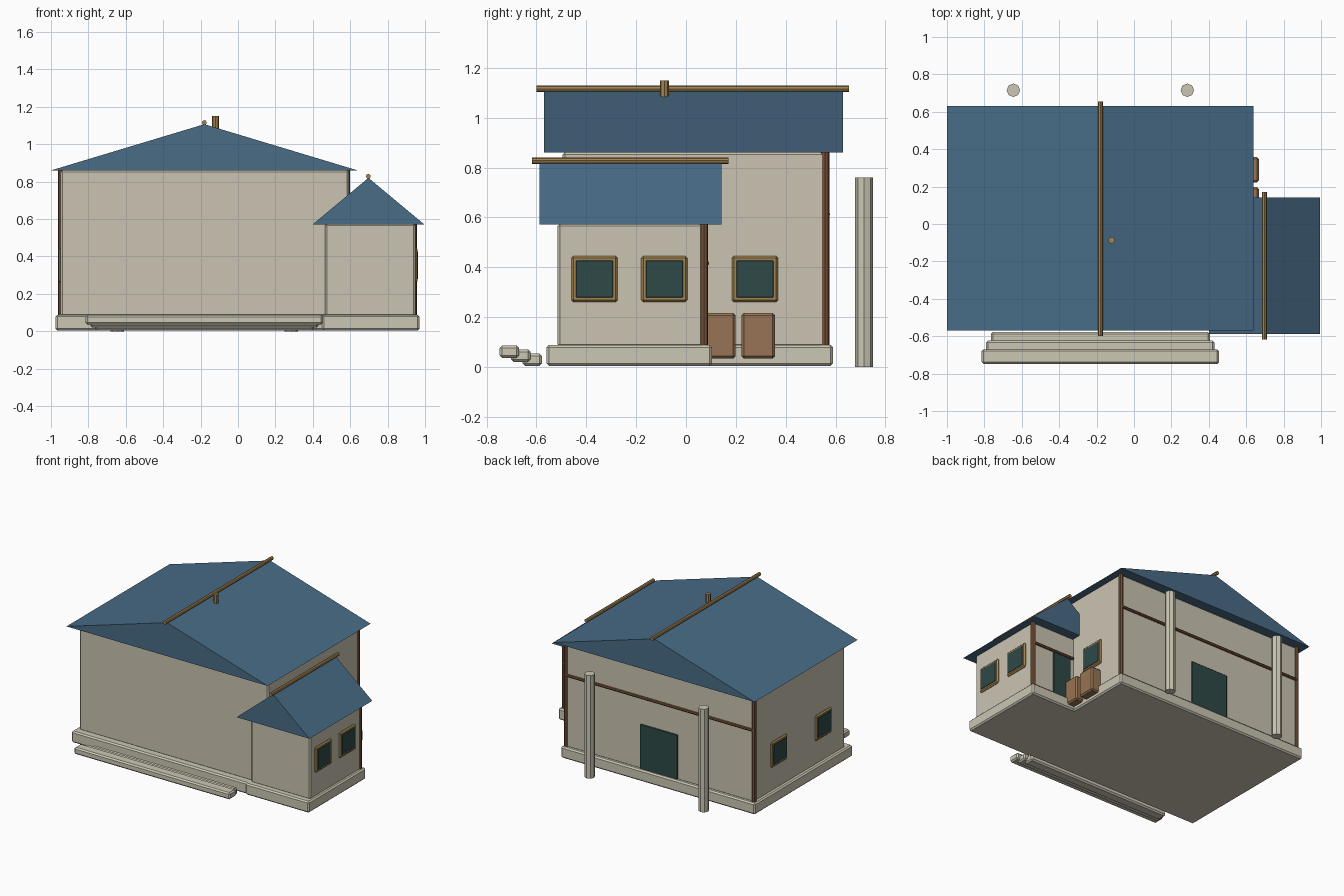
import bpy
import bmesh
from math import pi
from mathutils import Matrix, Vector

cube = bpy.data.objects.get("Cube")
if cube:
    bpy.data.objects.remove(cube, do_unlink=True)


def material(name, rgb):
    m = bpy.data.materials.new(name)
    m.use_nodes = True
    col = (*rgb, 1)
    m.diffuse_color = col
    bsdf = m.node_tree.nodes["Principled BSDF"]
    bsdf.inputs["Base Color"].default_value = col
    bsdf.inputs["Roughness"].default_value = 0.8
    return m


PLASTER = material("plaster", (0.59, 0.55, 0.44))
STONE = material("pale stone", (0.60, 0.57, 0.455))
ROOF = material("blue roof", (0.065, 0.15, 0.24))
TIMBER = material("dark timber", (0.18, 0.085, 0.04))
GOLD = material("golden wood", (0.36, 0.225, 0.08))
CRATE = material("crate wood", (0.31, 0.175, 0.09))
GLASS = material("dark green", (0.027, 0.067, 0.063))


def finish(name, bm, mat):
    bmesh.ops.recalc_face_normals(bm, faces=bm.faces)
    mesh = bpy.data.meshes.new(name)
    bm.to_mesh(mesh)
    bm.free()
    mesh.materials.append(mat)
    ob = bpy.data.objects.new(name, mesh)
    bpy.context.collection.objects.link(ob)
    return ob


def box(name, x, y, z, mat, bevel=0.0):
    """Box from (min, max) ranges with optional chamfered edges."""
    bm = bmesh.new()
    bmesh.ops.create_cube(bm, size=1)
    for v in bm.verts:
        v.co = [(a + b) / 2 + c * (b - a) for (a, b), c in zip((x, y, z), v.co)]
    if bevel:
        bmesh.ops.bevel(bm, geom=bm.edges[:], offset=bevel, segments=1,
                        affect='EDGES')
    return finish(name, bm, mat)


def rod(name, start, end, radius, mat):
    """Eight-sided pole between two points."""
    a, b = Vector(start), Vector(end)
    turn = (b - a).to_track_quat('Z', 'Y').to_matrix().to_4x4()
    bm = bmesh.new()
    bmesh.ops.create_cone(bm, cap_ends=True, segments=8, radius1=radius,
                          radius2=radius, depth=(b - a).length,
                          matrix=Matrix.Translation((a + b) / 2) @ turn)
    return finish(name, bm, mat)


def gable_roof(name, x, y, z):
    """Closed triangular prism with its ridge along y."""
    profile = [(x[0], z[0]), (x[1], z[0]), (sum(x) / 2, z[1])]
    bm = bmesh.new()
    face = bm.faces.new([bm.verts.new((px, y[0], pz)) for px, pz in profile])
    out = bmesh.ops.extrude_face_region(bm, geom=[face])
    moved = [g for g in out["geom"] if isinstance(g, bmesh.types.BMVert)]
    bmesh.ops.translate(bm, verts=moved, vec=(0, y[1] - y[0], 0))
    return finish(name, bm, ROOF)


def window(name, wall_x, side, y):
    """Framed window on a wall facing +x (side 1) or -x (side -1)."""
    for part, half, out, mat, bev in (("frame", 0.093, 0.012, GOLD, 0.009),
                                      ("pane", 0.074, 0.015, GLASS, 0.002)):
        xs = sorted((wall_x - side * 0.015, wall_x + side * out))
        box(f"{name}_{part}", xs, (y - half, y + half),
            (0.353 - half, 0.353 + half), mat, bev)


# Foundations and walls
box("main_foundation", (-0.975, 0.61), (-0.55, 0.59), (0.004, 0.088), STONE, 0.01)
box("wing_foundation", (0.45, 0.97), (-0.56, 0.105), (0.004, 0.088), STONE, 0.01)
box("main_walls", (-0.948, 0.593), (-0.495, 0.565), (0.08, 0.862), PLASTER, 0.01)
box("wing_walls", (0.465, 0.948), (-0.515, 0.08), (0.08, 0.575), PLASTER, 0.01)

# Roofs with ridge poles and the short finial post
gable_roof("main_roof", (-1.0, 0.64), (-0.57, 0.63), (0.86, 1.107))
gable_roof("wing_roof", (0.40, 0.995), (-0.588, 0.143), (0.572, 0.82))
rod("main_ridge_pole", (-0.18, -0.6, 1.116), (-0.18, 0.655, 1.116), 0.013, GOLD)
rod("wing_ridge_pole", (0.697, -0.617, 0.828), (0.697, 0.17, 0.828), 0.013, GOLD)
rod("roof_stub", (-0.12, -0.087, 1.083), (-0.12, -0.087, 1.15), 0.018, GOLD)

# Timber corner posts and rear beams
for name, x, y, top in (("right_rear_post", -0.945, 0.558, 0.862),
                        ("left_rear_post", 0.583, 0.558, 0.862),
                        ("wing_rear_post", 0.939, 0.072, 0.575)):
    rod(name, (x, y, 0.085), (x, y, top), 0.017, TIMBER)
rod("main_rear_beam", (-0.945, 0.567, 0.612), (0.583, 0.567, 0.612), 0.011, TIMBER)
rod("wing_rear_beam", (0.6, 0.082, 0.416), (0.939, 0.082, 0.416), 0.011, TIMBER)

# Freestanding rear columns
for i, x in enumerate((-0.645, 0.285)):
    rod(f"rear_column_{i + 1}", (x, 0.715, 0), (x, 0.715, 0.76), 0.036, STONE)

# Front steps, each one lower and shorter toward the house
for i in range(3):
    inset, back = 0.025 * i, -0.67 + 0.046 * i
    box(f"front_step_{i + 1}", (-0.815 + inset, 0.455 - inset),
        (back - 0.078, back), (0.036 - 0.016 * i, 0.086 - 0.016 * i), STONE, 0.01)

# Doors
box("main_rear_door", (-0.33, -0.025), (0.555, 0.573), (0.085, 0.415), GLASS, 0.003)
box("wing_rear_door", (0.625, 0.775), (0.07, 0.088), (0.085, 0.405), GLASS, 0.003)

# Windows
for i, y in enumerate((-0.367, -0.087)):
    window(f"wing_window_{i + 1}", 0.948, 1, y)
window("left_window", 0.593, 1, 0.277)
for i, y in enumerate((-0.24, 0.277)):
    window(f"right_window_{i + 1}", -0.948, -1, y)

# Crates beside the left wall
for i, y in enumerate((0.13, 0.29)):
    box(f"crate_{i + 1}", (0.54, 0.667), (y - 0.068, y + 0.068),
        (0.033, 0.217), CRATE, 0.01)
